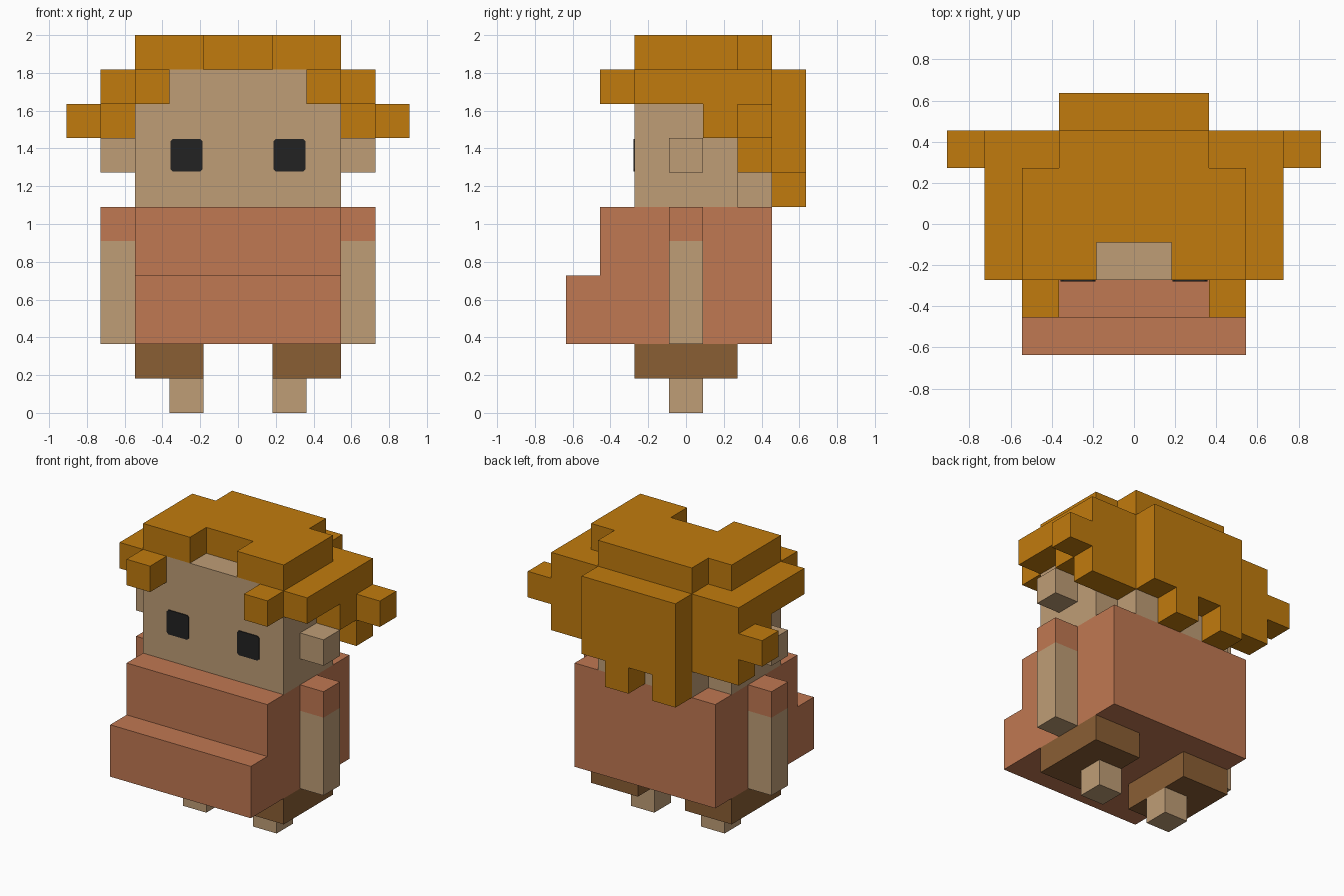
import bpy
import bmesh
import math
from mathutils import Vector

if "Cube" in bpy.data.objects:
    bpy.data.objects.remove(bpy.data.objects["Cube"], do_unlink=True)

U = 2 / 11  # size of one block


def material(name, rgb):
    """Flat material from 0-255 display values."""
    lin = [((c / 255 + 0.055) / 1.055) ** 2.4 if c > 10 else c / 255 / 12.92 for c in rgb]
    mat = bpy.data.materials.new(name)
    mat.use_nodes = True
    mat.diffuse_color = (*lin, 1)
    bsdf = mat.node_tree.nodes["Principled BSDF"]
    bsdf.inputs["Base Color"].default_value = (*lin, 1)
    bsdf.inputs["Roughness"].default_value = 0.9
    return mat


SKIN = material("skin", (191, 157, 118))
SHIRT = material("shirt_terracotta", (192, 120, 82))
TROUSERS = material("trousers_brown", (138, 94, 52))
HAIR = material("hair_ginger", (193, 123, 13))
EYE = material("eye_black", (34, 34, 34))


def finish(name, bm, mats):
    mesh = bpy.data.meshes.new(name)
    bm.to_mesh(mesh)
    bm.free()
    for mat in mats:
        mesh.materials.append(mat)
    obj = bpy.data.objects.new(name, mesh)
    bpy.context.collection.objects.link(obj)
    return obj


def blocks(name, boxes, mats, rule=None):
    """Fuse boxes (x0, x1, y0, y1, z0, z1 in blocks) into one outer skin.
    The rule picks a material index from a face centre in blocks."""
    cells = set()
    for x0, x1, y0, y1, z0, z1 in boxes:
        for i in range(round(x1 - x0)):
            for j in range(round(y1 - y0)):
                for k in range(round(z1 - z0)):
                    cells.add((x0 + i + 0.5, y0 + j + 0.5, z0 + k + 0.5))
    bm = bmesh.new()
    for cell in cells:
        for axis in range(3):
            for sign in (-1, 1):
                n = Vector((0, 0, 0))
                n[axis] = sign
                c = Vector(cell)
                if tuple(c + n) in cells:
                    continue
                u = Vector((0, 0, 0))
                u[(axis + 1) % 3] = 0.5
                v = n.cross(u)
                mid = c + n * 0.5
                ring = [mid - u - v, mid + u - v, mid + u + v, mid - u + v]
                face = bm.faces.new([bm.verts.new(p * U) for p in ring])
                face.material_index = rule(mid) if rule else 0
    bmesh.ops.remove_doubles(bm, verts=bm.verts, dist=U * 0.01)
    bmesh.ops.dissolve_limit(bm, angle_limit=math.radians(1), verts=bm.verts,
                             edges=bm.edges, delimit={'MATERIAL'})
    return finish(name, bm, mats)


def both(*boxes):
    """Boxes on the +x side together with their mirror images."""
    return [b for x0, x1, *r in boxes for b in ((x0, x1, *r), (-x1, -x0, *r))]


def eye(name, x):
    """Thin plate with clipped corners on the face."""
    h, c, t = 0.47 * U, 0.07 * U, 0.006
    y, z = -1.5 * U, 7.5 * U
    outline = [(h - c, -h), (h, c - h), (h, h - c), (h - c, h),
               (c - h, h), (-h, h - c), (-h, c - h), (c - h, -h)]
    bm = bmesh.new()
    face = bm.faces.new([bm.verts.new((x + a, y, z + b)) for a, b in outline])
    out = bmesh.ops.extrude_face_region(bm, geom=[face])
    verts = [g for g in out["geom"] if isinstance(g, bmesh.types.BMVert)]
    bmesh.ops.translate(bm, verts=verts, vec=(0, -t, 0))
    bmesh.ops.recalc_face_normals(bm, faces=bm.faces)
    finish(name, bm, [EYE])


# Limbs and eyes, one per side
for side, s in (("left", 1), ("right", -1)):
    def span(a, b):
        return (a, b) if s > 0 else (-b, -a)

    blocks(side + "_foot", [(*span(1, 2), -0.5, 0.5, 0, 1)], [SKIN])
    blocks(side + "_trouser_leg", [(*span(1, 3), -1.5, 1.5, 1, 2)], [TROUSERS])
    # bare arm with a short sleeve on top
    blocks(side + "_arm", [(*span(3, 4), -0.5, 0.5, 2, 6)], [SKIN, SHIRT],
           lambda p: int(p.z > 5))
    blocks(side + "_ear", [(*span(3, 4), -0.5, 0.5, 7, 8)], [SKIN])
    eye(side + "_eye", s * 1.5 * U)

# Torso with protruding belly
blocks("torso", [(-3, 3, -2.5, 2.5, 2, 6), (-3, 3, -3.5, -2.5, 2, 4)], [SHIRT])

# Head with forehead and nape
blocks("head", [
    (-3, 3, -1.5, 1.5, 6, 9),
    (-2, 2, -1.5, 1.5, 9, 10),
    (-2, 2, 1.5, 2.5, 6, 7),
], [SKIN])

# Hair
blocks("hair", [
    (-3, 3, -0.5, 1.5, 10, 11),    # crown
    (-2, 2, 1.5, 2.5, 10, 11),     # crown back
    (-4, 4, 1.5, 2.5, 7, 10),      # back layer
    (-2, 2, 2.5, 3.5, 7, 10),      # outer back panel
    (0, 1, 2.5, 3.5, 6, 7),        # hanging locks
    (-2, -1, 2.5, 3.5, 6, 7),
] + both(
    (1, 3, -1.5, -0.5, 10, 11),    # crown front, either side of the parting
    (2, 4, -1.5, 1.5, 9, 10),      # sides
    (2, 3, -2.5, -1.5, 9, 10),     # fringe tufts
    (3, 4, 0.5, 1.5, 8, 9),        # behind the ears
    (4, 5, 1.5, 2.5, 8, 9),        # side tufts
), [HAIR])
